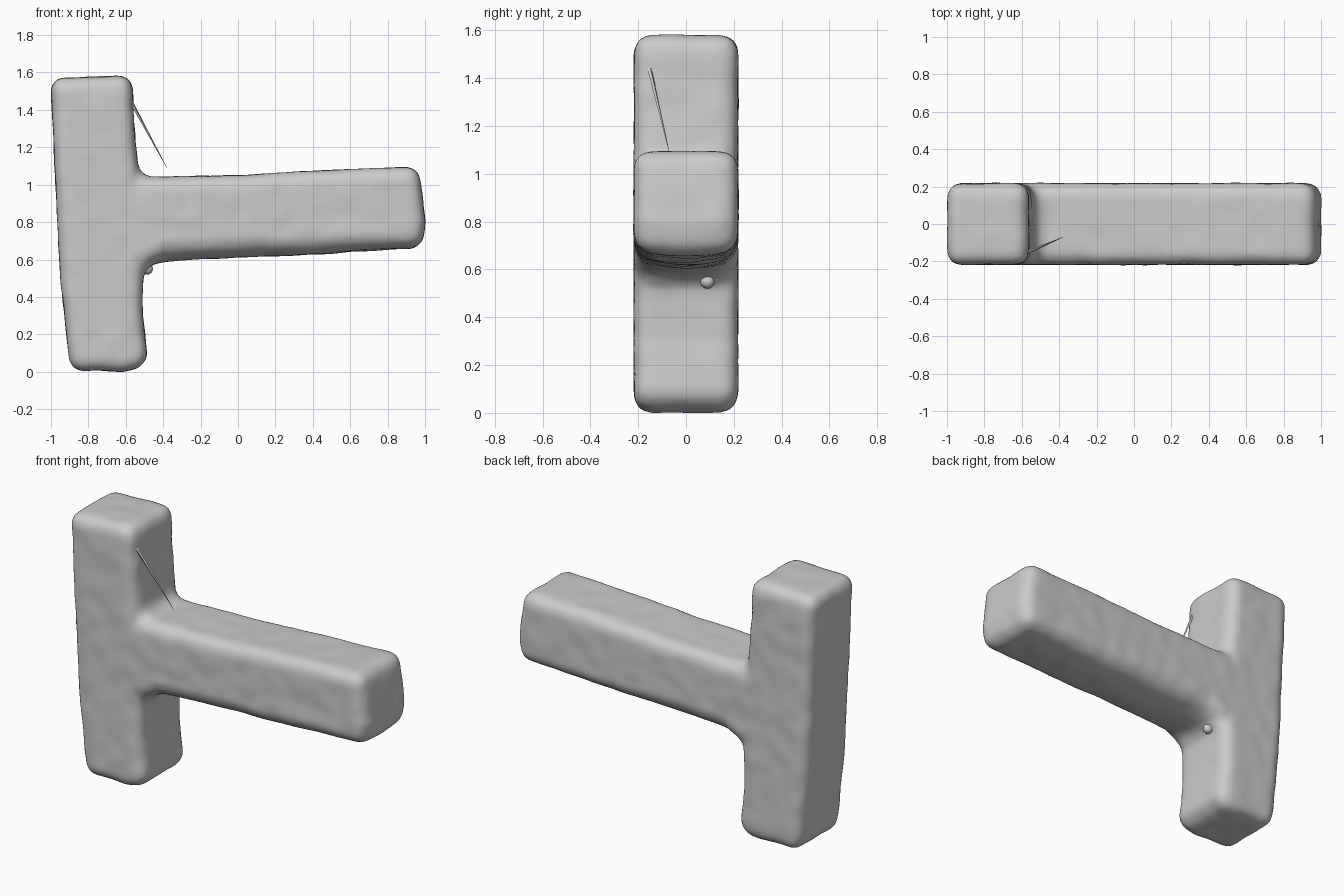
import bpy, bmesh
from mathutils import Vector, noise

if "Cube" in bpy.data.objects:
    bpy.data.objects.remove(bpy.data.objects["Cube"])

HALF = 0.218  # half depth

# Side profile of the post with its side arm (x, z)
profile = [
    (-0.895, 0.0), (-0.92, 0.22), (-0.95, 0.5), (-0.965, 0.8), (-0.985, 1.2), (-1.003, 1.57),
    (-0.565, 1.583), (-0.56, 1.4), (-0.55, 1.25), (-0.53, 1.04),
    (0.0, 1.05), (0.4, 1.075), (0.6, 1.082), (0.965, 1.098),
    (1.003, 0.80), (0.985, 0.66), (0.75, 0.65), (0.4, 0.625), (0.0, 0.61), (-0.3, 0.597), (-0.505, 0.57),
    (-0.51, 0.3), (-0.485, 0.09), (-0.50, 0.02), (-0.62, 0.0), (-0.75, 0.008),
]


def apply_modifier(obj, kind, **settings):
    bpy.context.view_layer.objects.active = obj
    mod = obj.modifiers.new(kind.title(), kind)
    for key, value in settings.items():
        setattr(mod, key, value)
    bpy.ops.object.modifier_apply(modifier=mod.name)


def new_object(name, bm):
    bmesh.ops.recalc_face_normals(bm, faces=bm.faces)
    mesh = bpy.data.meshes.new(name)
    bm.to_mesh(mesh)
    bm.free()
    obj = bpy.data.objects.new(name, mesh)
    bpy.context.collection.objects.link(obj)
    return obj


# Fused post and arm: extruded profile, rounded edges, even soft surface
bm = bmesh.new()
face = bm.faces.new([bm.verts.new((x, -HALF, z)) for x, z in profile])
ext = bmesh.ops.extrude_face_region(bm, geom=[face])
bmesh.ops.translate(bm, vec=(0, 2 * HALF, 0),
                    verts=[g for g in ext["geom"] if isinstance(g, bmesh.types.BMVert)])
if not face.is_valid or len([f for f in bm.faces if len(f.verts) > 4]) < 2:
    bm.faces.new([v for v in bm.verts if v.co.y < 0])
body = new_object("post_with_arm", bm)
apply_modifier(body, 'BEVEL', width=0.075, segments=5, limit_method='ANGLE', angle_limit=0.7)
apply_modifier(body, 'REMESH', mode='VOXEL', voxel_size=0.02)
apply_modifier(body, 'SMOOTH', factor=0.5, iterations=3)

# Round the arm's underside and add faint hand-formed unevenness
bm = bmesh.new()
bm.from_mesh(body.data)
for v in bm.verts:
    p = v.co.copy()
    v.co += v.normal * 0.004 * noise.noise(p * 9)
    if p.x > -0.5 and 0.56 < p.z < 0.85:
        blend = min(1, (p.x + 0.5) / 0.1) * min(1, (0.85 - p.z) / 0.2)
        v.co.z += 0.045 * blend * (p.y / HALF) ** 2 * (1 - max(0, p.x) * 0.6)
for f in bm.faces:
    f.smooth = True
bm.to_mesh(body.data)
bm.free()

# Thin sliver hanging from the top of the post
start, end = Vector((-0.575, -0.155, 1.45)), Vector((-0.38, -0.07, 1.09))
bm = bmesh.new()
bmesh.ops.create_cone(bm, cap_ends=True, segments=4, radius1=0.010, radius2=0.001,
                      depth=(end - start).length)
sliver = new_object("sliver", bm)
sliver.location = (start + end) / 2
sliver.rotation_euler = (end - start).to_track_quat('Z', 'Y').to_euler()

# Small nub under the joint
bm = bmesh.new()
bmesh.ops.create_uvsphere(bm, u_segments=16, v_segments=10, radius=0.03)
for f in bm.faces:
    f.smooth = True
nub = new_object("joint_nub", bm)
nub.location = (-0.485, 0.09, 0.55)
